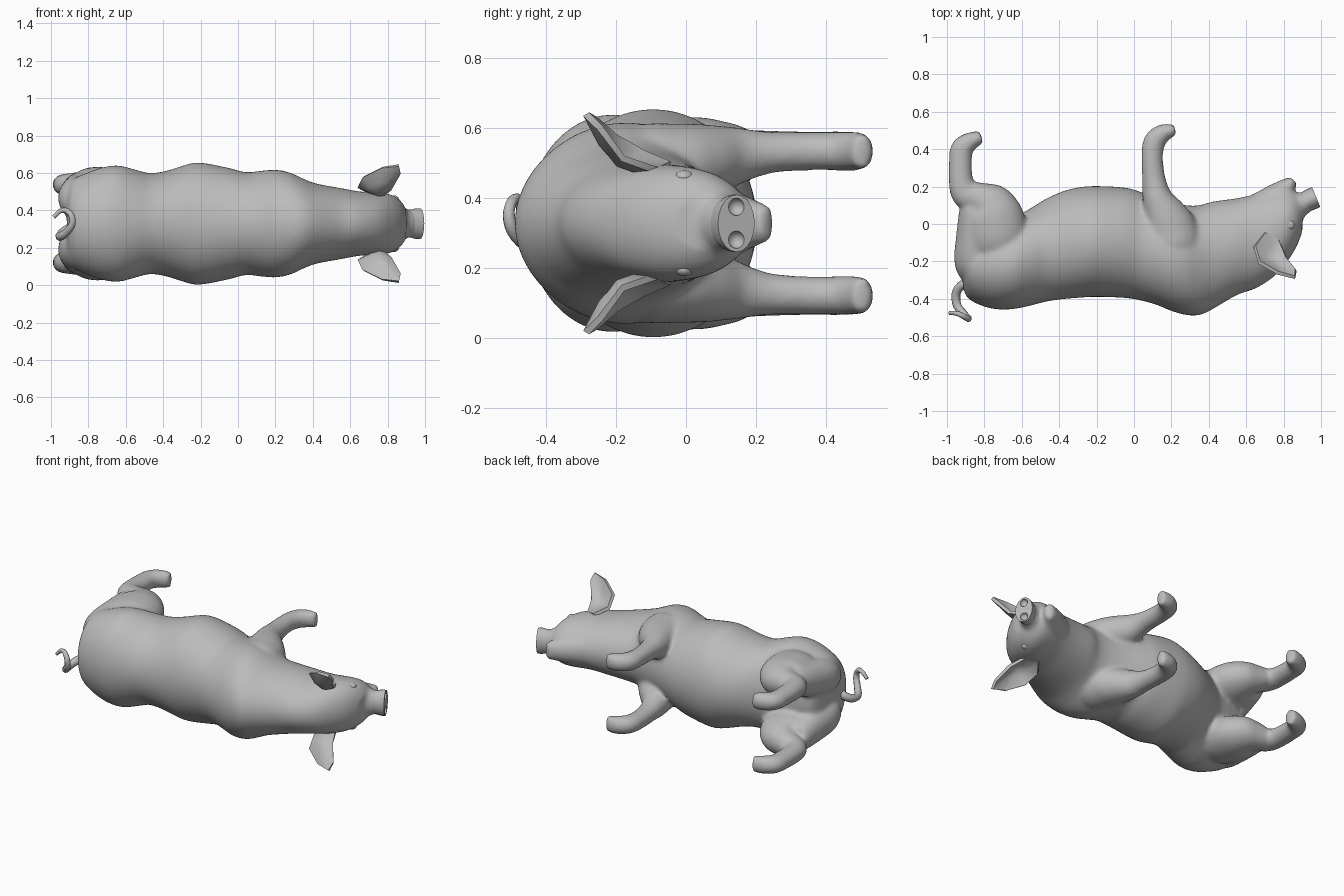
import bpy, bmesh, math
from mathutils import Vector

if "Cube" in bpy.data.objects:
    bpy.data.objects.remove(bpy.data.objects["Cube"], do_unlink=True)

MID = 0.329  # height of the mirror plane

mat = bpy.data.materials.new("plain grey")
mat.use_nodes = True
GREY = (0.5, 0.5, 0.5, 1)
mat.diffuse_color = GREY
mat.node_tree.nodes["Principled BSDF"].inputs["Base Color"].default_value = GREY


def make_object(name, bm):
    bmesh.ops.recalc_face_normals(bm, faces=bm.faces[:])
    me = bpy.data.meshes.new(name)
    bm.to_mesh(me)
    bm.free()
    ob = bpy.data.objects.new(name, me)
    bpy.context.collection.objects.link(ob)
    me.materials.append(mat)
    return ob


def select_only(ob):
    bpy.ops.object.select_all(action='DESELECT')
    ob.select_set(True)
    bpy.context.view_layer.objects.active = ob


def smooth(ob, angle=40):
    select_only(ob)
    bpy.ops.object.shade_smooth_by_angle(angle=math.radians(angle))


def apply_modifiers(ob):
    select_only(ob)
    for m in list(ob.modifiers):
        bpy.ops.object.modifier_apply(modifier=m.name)


def refine(rows, k=4):
    """Catmull-Rom interpolation of station rows."""
    out = []
    for i in range(len(rows) - 1):
        p = [rows[max(0, min(len(rows) - 1, i + j))] for j in (-1, 0, 1, 2)]
        for t in (s / k for s in range(k)):
            out.append([0.5 * (2 * b + (c - a) * t + (2 * a - 5 * b + 4 * c - d) * t ** 2
                               + (3 * b - a - 3 * c + d) * t ** 3) for a, b, c, d in zip(*p)])
    return out + [list(rows[-1])]


def loft(bm, rings, n=24):
    """Skin elliptical rings: (centre, in-plane axis, radius along it, radius along z)."""
    loops = []
    for c, u, ru, rz in rings:
        loops.append([bm.verts.new(c + u * ru * math.cos(t) + Vector((0, 0, rz * math.sin(t))))
                      for t in (2 * math.pi * i / n for i in range(n))])
    faces = [bm.faces.new((a[i], a[(i + 1) % n], b[(i + 1) % n], b[i]))
             for a, b in zip(loops, loops[1:]) for i in range(n)]
    faces += [bm.faces.new(loops[0][::-1]), bm.faces.new(loops[-1])]
    bmesh.ops.recalc_face_normals(bm, faces=faces)


def limb(bm, path, side=0, n=24):
    """Tube along (x, y, in-plane radius, z radius, z offset) stations."""
    pts = [Vector((p[0], p[1], MID + side * p[4])) for p in path]
    rings = []
    for i, p in enumerate(path):
        d = pts[min(i + 1, len(pts) - 1)] - pts[max(i - 1, 0)]
        u = Vector((d.y, -d.x, 0)).normalized()
        rings.append((pts[i], u, p[2], p[3]))
    loft(bm, rings, n)


# Torso and head stations: x, back edge y, belly edge y, half width
TORSO = [(-.915, -.34, -.10, .17), (-.885, -.40, -.03, .235), (-.80, -.442, 0, .275),
         (-.72, -.457, .02, .302), (-.64, -.454, .04, .311), (-.56, -.438, .08, .292),
         (-.47, -.415, .135, .27), (-.38, -.402, .175, .283), (-.30, -.395, .195, .308),
         (-.21, -.39, .203, .327), (-.05, -.395, .195, .298), (.04, -.41, .17, .275),
         (.12, -.432, .14, .282), (.20, -.465, .115, .288), (.28, -.487, .10, .272),
         (.35, -.487, .10, .24), (.42, -.456, .12, .214), (.55, -.38, .138, .19),
         (.65, -.345, .16, .172), (.75, -.28, .185, .166), (.82, -.20, .188, .155),
         (.87, -.12, .165, .122), (.90, -.04, .12, .078)]
HIND = [(-.72, -.26, .11, .09, .11), (-.73, -.12, .165, .125, .165), (-.755, .03, .168, .122, .182),
        (-.78, .10, .135, .105, .187), (-.83, .135, .09, .085, .195),
        (-.90, .16, .078, .065, .205), (-.925, .23, .066, .058, .208), (-.928, .33, .062, .055, .208),
        (-.92, .40, .062, .055, .208), (-.875, .442, .05, .056, .208), (-.815, .465, .034, .05, .208)]
BUTTOCK = [(-.83, -.33, .05, .06, .10), (-.855, -.22, .103, .11, .13),
           (-.855, -.06, .096, .11, .155), (-.86, .08, .075, .085, .185)]
FORE = [(.22, -.28, .10, .08, .11), (.215, -.14, .15, .128, .15), (.195, -.03, .145, .125, .16),
        (.165, .05, .118, .108, .175), (.125, .14, .082, .085, .19), (.106, .24, .063, .06, .202),
        (.097, .36, .058, .055, .206), (.11, .44, .06, .056, .206), (.155, .485, .05, .056, .206),
        (.22, .505, .03, .05, .206)]
MUZZLE = [(.76, .03, .12, .12, 0), (.85, .085, .085, .10, 0), (.90, .11, .063, .08, 0),
          (.93, .125, .058, .075, 0)]
CHIN = [(.66, .06, .10, .11, 0), (.77, .15, .075, .085, 0), (.82, .20, .05, .065, 0),
        (.853, .235, .026, .052, 0)]

# Body skin: torso, head, muzzle, chin and four legs fused into one surface
bm = bmesh.new()
loft(bm, [(Vector((x, (a + b) / 2, MID)), Vector((0, 1, 0)), (b - a) / 2, w)
          for x, a, b, w in refine(TORSO)], 48)
limb(bm, refine(MUZZLE))
limb(bm, CHIN)
for s in (1, -1):
    for path in (HIND, BUTTOCK, FORE):
        limb(bm, refine(path), s)
body = make_object("body_and_legs", bm)
m = body.modifiers.new("fuse", 'REMESH')
m.mode = 'VOXEL'
m.voxel_size = 0.012
m = body.modifiers.new("soften", 'SMOOTH')
m.factor = 0.5
m.iterations = 10
apply_modifiers(body)
smooth(body, 60)

# Snout with a flat, slightly tilted disc
bm = bmesh.new()
limb(bm, [(.89, .105, .058, .075, 0), (.925, .122, .056, .075, 0),
          (.950, .134, .058, .082, 0), (.974, .144, .057, .082, 0)], n=20)
snout = make_object("snout", bm)

# Nostrils cut into the disc
bm = bmesh.new()
for s in (1, -1):
    g = bmesh.ops.create_uvsphere(bm, u_segments=12, v_segments=8, radius=0.025)
    bmesh.ops.translate(bm, verts=g["verts"], vec=(.974, .144, MID + s * .047))
cutter = make_object("nostril_cutter", bm)
cutter.hide_render = True
m = snout.modifiers.new("nostrils", 'BOOLEAN')
m.operation = 'DIFFERENCE'
m.object = cutter
apply_modifiers(snout)
bpy.data.objects.remove(cutter, do_unlink=True)
smooth(snout)

# Ears: cupped shells, mirrored across the middle
EAR = [(.70, -.045, .168), (.645, -.12, .20), (.67, -.205, .25), (.77, -.262, .30),
       (.860, -.285, .312), (.866, -.245, .272), (.815, -.18, .185), (.77, -.08, .15)]
for s, name in ((1, "right_ear"), (-1, "left_ear")):
    bm = bmesh.new()
    rim = [Vector((x, y, MID + s * z)) for x, y, z in EAR]
    cup = Vector((.745, -.19, MID + s * .17))
    push = Vector((-.003, -.008, -s * .006))
    outer = [bm.verts.new(p) for p in rim]
    inner = [bm.verts.new(p.lerp(cup, .55) + push) for p in rim]
    centre = bm.verts.new(cup)
    for i in range(len(rim)):
        j = (i + 1) % len(rim)
        bm.faces.new((outer[i], outer[j], inner[j], inner[i]))
        bm.faces.new((inner[i], inner[j], centre))
    ear = make_object(name, bm)
    m = ear.modifiers.new("thickness", 'SOLIDIFY')
    m.thickness = 0.02
    m.offset = 0
    apply_modifiers(ear)
    smooth(ear, 45)

# Eyes: small bulges on the sides of the head
for s, name in ((1, "right_eye"), (-1, "left_eye")):
    bm = bmesh.new()
    bmesh.ops.create_uvsphere(bm, u_segments=12, v_segments=8, radius=0.028)
    bmesh.ops.scale(bm, verts=bm.verts[:], vec=(1, 1, .7))
    bmesh.ops.translate(bm, verts=bm.verts[:], vec=(.832, -.005, MID + s * .132))
    smooth(make_object(name, bm))

# Curly tail: tapered tube
TAIL = [(-.85, -.33, .33), (-.93, -.335, .285), (-.95, -.42, .26), (-.91, -.48, .29),
        (-.885, -.505, .34), (-.90, -.50, .385), (-.94, -.48, .40), (-.985, -.475, .365)]
cu = bpy.data.curves.new("tail", 'CURVE')
cu.dimensions = '3D'
cu.bevel_depth = 0.028
cu.bevel_resolution = 2
cu.use_fill_caps = True
cu.resolution_u = 6
sp = cu.splines.new('BEZIER')
sp.bezier_points.add(len(TAIL) - 1)
for i, (bp, co) in enumerate(zip(sp.bezier_points, TAIL)):
    bp.co = co
    bp.handle_left_type = bp.handle_right_type = 'AUTO'
    bp.radius = 1 - 0.6 * i / (len(TAIL) - 1)
cu.materials.append(mat)
tail = bpy.data.objects.new("tail", cu)
bpy.context.collection.objects.link(tail)
select_only(tail)
bpy.ops.object.convert(target='MESH')
smooth(bpy.context.view_layer.objects.active, 50)
